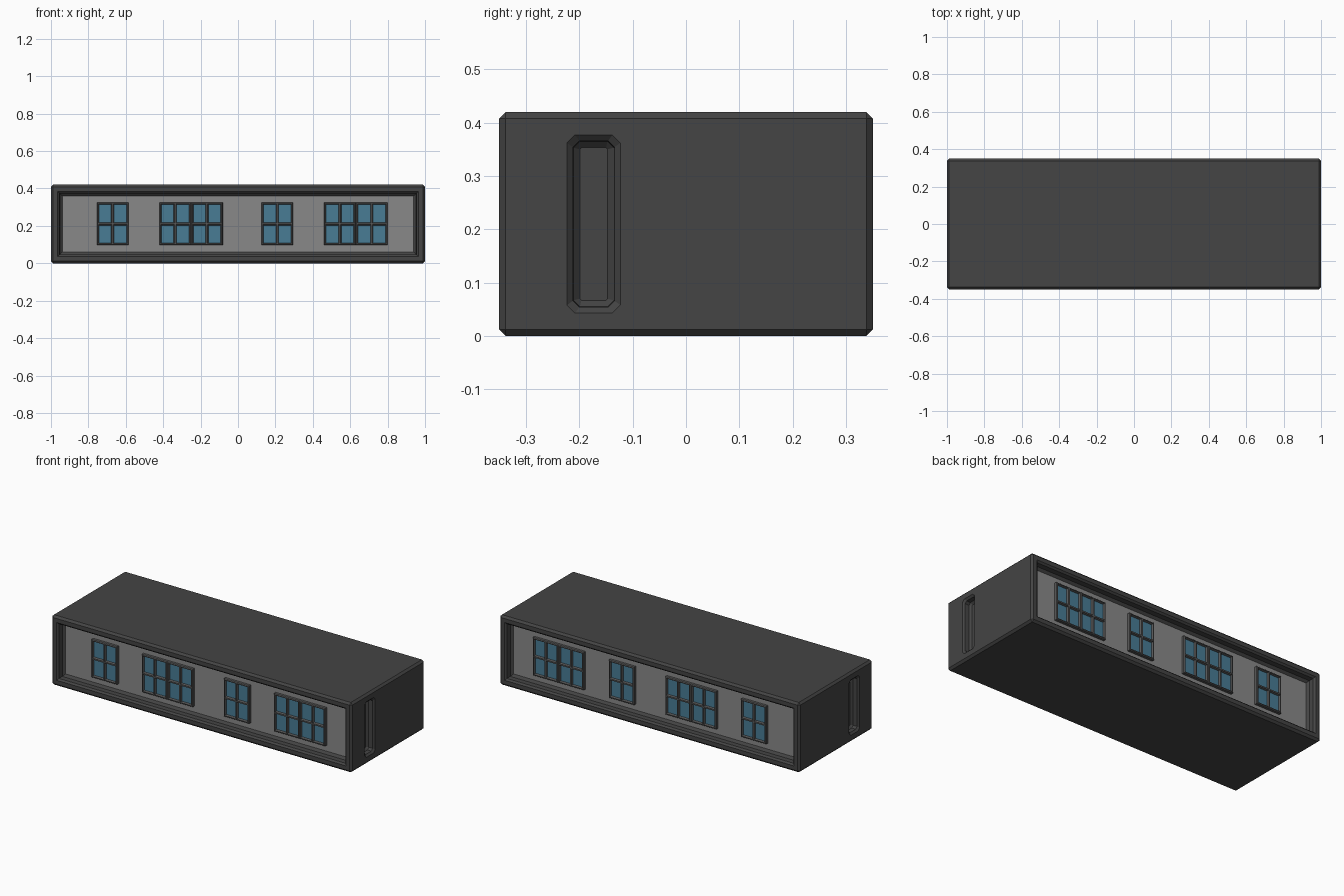
import bpy, bmesh
from mathutils import Vector

if "Cube" in bpy.data.objects:
    bpy.data.objects.remove(bpy.data.objects["Cube"])


def mat(name, rgb):
    m = bpy.data.materials.new(name)
    m.diffuse_color = (*rgb, 1)
    m.use_nodes = True
    m.node_tree.nodes["Principled BSDF"].inputs["Base Color"].default_value = m.diffuse_color
    return m


DARK = mat("dark_shell", (0.058, 0.058, 0.058))
WALL = mat("grey_wall", (0.25, 0.25, 0.25))
TRIM = mat("window_trim", (0.1, 0.1, 0.1))
GLASS = mat("blue_glass", (0.065, 0.2, 0.3))


def finish(bm, name, mats):
    me = bpy.data.meshes.new(name)
    bm.to_mesh(me)
    bm.free()
    for m in mats:
        me.materials.append(m)
    ob = bpy.data.objects.new(name, me)
    bpy.context.collection.objects.link(ob)
    return ob


# Shell: chamfered block with stepped recesses on the front and back
bm = bmesh.new()
bmesh.ops.create_cube(bm, size=1)
bmesh.ops.scale(bm, vec=(2, 0.7, 0.42), verts=bm.verts)
bmesh.ops.translate(bm, vec=(0, 0, 0.21), verts=bm.verts)
bmesh.ops.bevel(bm, geom=bm.edges[:], offset=0.012, segments=1, affect='EDGES')
bm.normal_update()
for f in [f for f in bm.faces if abs(f.normal.y) > 0.99]:
    for thick, depth in ((0.024, 0), (0.01, -0.01), (0.001, -0.03), (0.014, -0.012)):
        bmesh.ops.inset_individual(bm, faces=[f], thickness=thick, depth=depth,
                                   use_even_offset=True)
    f.material_index = 1
shell = finish(bm, "shell", (DARK, WALL))


# Tall bevelled slot on each end, cut with a lofted octagon
def slot_cutter(s):
    bm = bmesh.new()
    rings = []
    # x position, half width, half height, corner cut
    for x, w, h, c in ((1.02, 0.05, 0.167, 0.015), (1.0, 0.05, 0.167, 0.015),
                       (0.99, 0.039, 0.156, 0.012), (0.965, 0.038, 0.155, 0.012),
                       (0.953, 0.026, 0.143, 0.003)):
        pts = ((w, h - c), (w - c, h), (c - w, h), (-w, h - c),
               (-w, c - h), (c - w, -h), (w - c, -h), (w, c - h))
        rings.append([bm.verts.new((s * x, -0.173 + a, 0.21 + b)) for a, b in pts])
    for r0, r1 in zip(rings, rings[1:]):
        for i in range(8):
            j = (i + 1) % 8
            bm.faces.new((r0[i], r0[j], r1[j], r1[i]))
    bm.faces.new(rings[0])
    bm.faces.new(rings[-1])
    bmesh.ops.recalc_face_normals(bm, faces=bm.faces)
    ob = finish(bm, "slot_cutter", (DARK,))
    ob.hide_render = True
    return ob


bpy.context.view_layer.objects.active = shell
for s in (-1, 1):
    cutter = slot_cutter(s)
    mod = shell.modifiers.new("slot", 'BOOLEAN')
    mod.object = cutter
    mod.operation = 'DIFFERENCE'
    mod.solver = 'EXACT'
    bpy.ops.object.modifier_apply(modifier=mod.name)
    bpy.data.objects.remove(cutter)


# Four-pane window: 2x2 grid, panes inset, rim chamfered back to the wall
def window(x, s):
    bm = bmesh.new()
    bmesh.ops.create_grid(bm, x_segments=2, y_segments=2, size=1)
    bmesh.ops.scale(bm, vec=(0.081, 0.110, 1), verts=bm.verts)
    panes = bm.faces[:]
    rim = [e for e in bm.edges if e.is_boundary]
    for out, back in ((0.004, 0.005), (0, 0.016)):
        ext = bmesh.ops.extrude_edge_only(bm, edges=rim)["geom"]
        rim = [g for g in ext if isinstance(g, bmesh.types.BMEdge)]
        for v in (g for g in ext if isinstance(g, bmesh.types.BMVert)):
            v.co.x += out if v.co.x > 0.01 else -out if v.co.x < -0.01 else 0
            v.co.y += out if v.co.y > 0.01 else -out if v.co.y < -0.01 else 0
            v.co.z -= back
    bm.normal_update()
    bmesh.ops.inset_individual(bm, faces=panes, thickness=0.006, depth=0)
    bmesh.ops.inset_individual(bm, faces=panes, thickness=0.005, depth=-0.012)
    for f in panes:
        f.material_index = 1
    # stand the window upright on the front or back wall
    for v in bm.verts:
        a, b, d = v.co
        v.co = Vector((x + a, s * (0.318 + d), 0.211 + b))
    bmesh.ops.recalc_face_normals(bm, faces=bm.faces)
    if sum(f.normal.y * s for f in panes) < 0:
        bmesh.ops.reverse_faces(bm, faces=bm.faces)
    finish(bm, "front_window" if s < 0 else "back_window", (TRIM, GLASS))


# Single and double windows, the same on both long sides
for s in (-1, 1):
    for x in (-0.67, -0.336, -0.166, 0.21, 0.545, 0.715):
        window(x, s)
